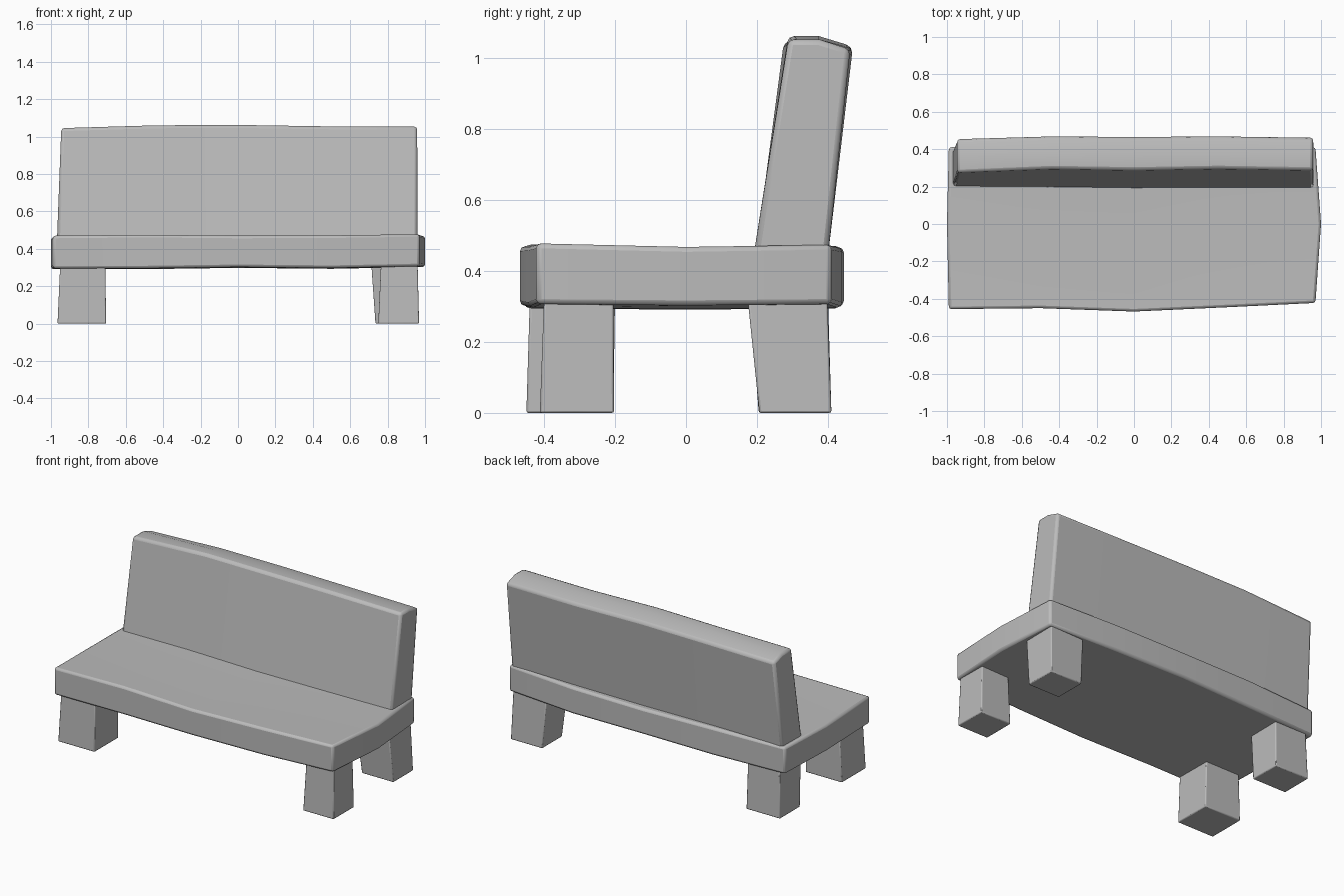
import bpy
import bmesh

cube = bpy.data.objects.get("Cube")
if cube:
    bpy.data.objects.remove(cube, do_unlink=True)

grey = bpy.data.materials.new("plain_grey")
grey.use_nodes = True
colour = (0.5, 0.5, 0.5, 1)
grey.diffuse_color = colour
grey.node_tree.nodes["Principled BSDF"].inputs["Base Color"].default_value = colour


def loft(name, rings, bevel):
    """Skin six-point rings: front, middle, back below, then back, middle, front above."""
    bm = bmesh.new()
    loops = [[bm.verts.new(p) for p in ring] for ring in rings]
    for a, b in zip(loops, loops[1:]):
        for i in range(6):
            j = (i + 1) % 6
            bm.faces.new((a[i], a[j], b[j], b[i]))
    for end in (loops[0], loops[-1]):
        bm.faces.new((end[0], end[1], end[4], end[5]))
        bm.faces.new((end[1], end[2], end[3], end[4]))
    bmesh.ops.recalc_face_normals(bm, faces=bm.faces)
    mesh = bpy.data.meshes.new(name)
    bm.to_mesh(mesh)
    bm.free()
    mesh.materials.append(grey)
    obj = bpy.data.objects.new(name, mesh)
    bpy.context.collection.objects.link(obj)
    mod = obj.modifiers.new("soft_edges", "BEVEL")
    mod.width, mod.segments, mod.limit_method = bevel, 2, "ANGLE"
    mod.angle_limit = 0.7
    bpy.ops.object.select_all(action="DESELECT")
    obj.select_set(True)
    bpy.context.view_layer.objects.active = obj
    bpy.ops.object.shade_smooth_by_angle(angle=0.6)
    return obj


# Seat: hand-carved slab, x, end bulge, front y, back y, bottom z, top z
seat = []
for x, bulge, y0, y1, z0, z1 in [
    (-0.99, -0.01, -0.455, 0.41, 0.295, 0.47),
    (-0.5, 0, -0.45, 0.435, 0.295, 0.475),
    (0, 0, -0.468, 0.445, 0.302, 0.47),
    (0.5, 0, -0.445, 0.44, 0.297, 0.472),
    (0.97, 0.03, -0.422, 0.41, 0.307, 0.478),
]:
    xm = x + bulge
    seat.append([(x, y0, z0), (xm, 0, z0 - 0.004), (x, y1, z0),
                 (x, y1, z1 - 0.004), (xm, 0, z1 - 0.01), (x, y0, z1)])
loft("seat", seat, 0.014)

# Backrest: leaning slab, bottom x, top x, front lean, back lean, top z
back = []
for xb, xt, yb, yt, yr, z in [
    (-0.968, -0.945, 0.2, 0.275, 0.455, 1.045),
    (-0.45, -0.44, 0.195, 0.295, 0.47, 1.06),
    (0, 0, 0.19, 0.288, 0.467, 1.062),
    (0.45, 0.45, 0.192, 0.296, 0.47, 1.055),
    (0.96, 0.958, 0.19, 0.288, 0.463, 1.053),
]:
    back.append([(xb, yb, 0.44), (xb, 0.3, 0.44), (xb, 0.4, 0.44),
                 (xt, yr, z - 0.028), (xt, 0.375, z), (xt, yt, z)])
loft("backrest", back, 0.016)


# Legs: foot rectangle and top rectangle as (x0, x1, y0, y1)
def leg(name, foot, top):
    rings = []
    for i in (0, 1):
        fm, tm = (foot[2] + foot[3]) / 2, (top[2] + top[3]) / 2
        rings.append([(foot[i], y, 0) for y in (foot[2], fm, foot[3])]
                     + [(top[i], y, 0.33) for y in (top[3], tm, top[2])])
    loft(name, rings, 0.006)


leg("front_right_leg", (-0.965, -0.705, -0.45, -0.205), (-0.95, -0.71, -0.44, -0.2))
leg("front_left_leg", (0.75, 0.968, -0.412, -0.203), (0.765, 0.96, -0.4, -0.205))
leg("back_right_leg", (-0.955, -0.715, 0.205, 0.41), (-0.945, -0.72, 0.18, 0.4))
leg("back_left_leg", (0.735, 0.96, 0.207, 0.41), (0.712, 0.95, 0.173, 0.398))
